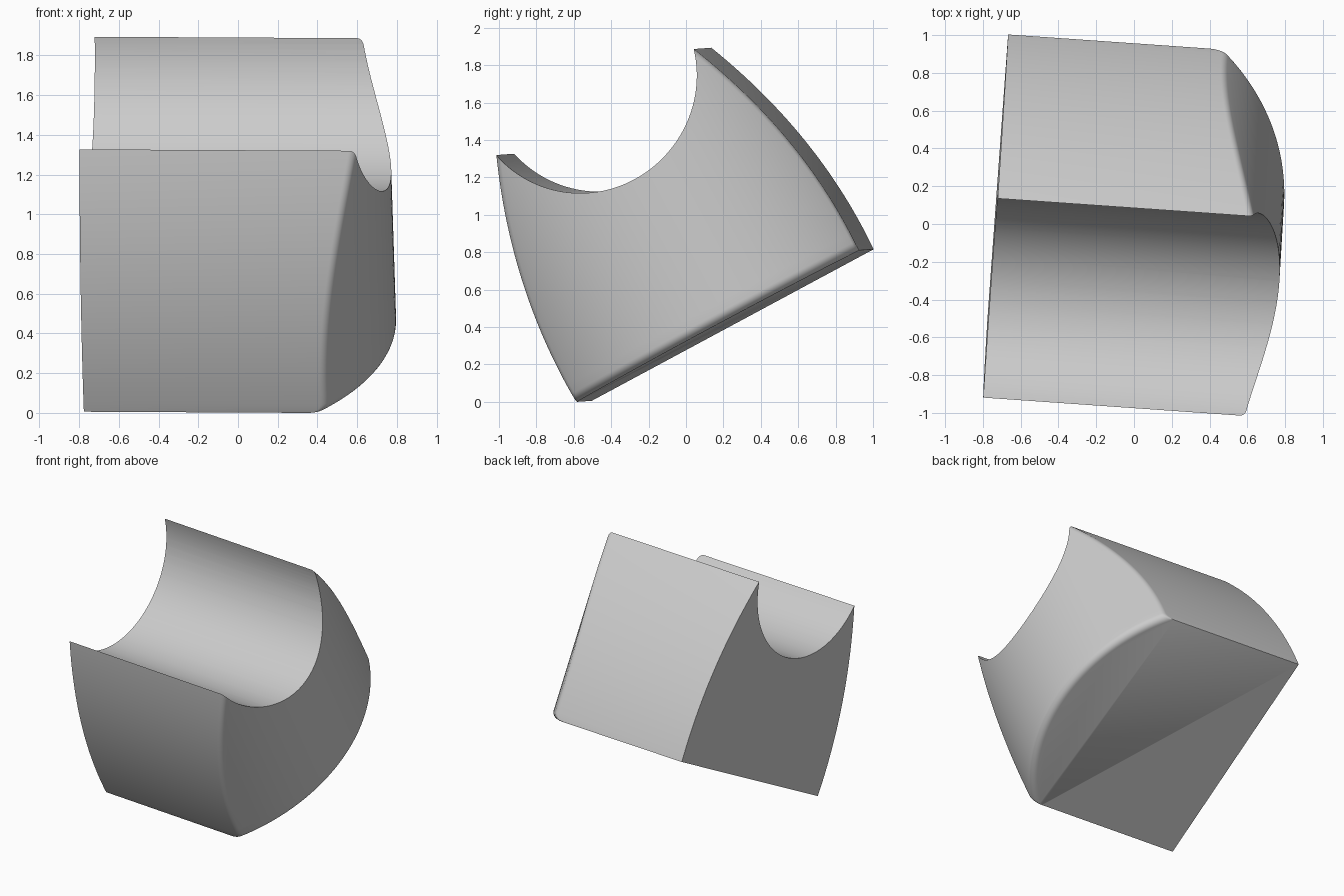
import bpy, bmesh
from math import sin, cos, pi, sqrt, atan2, radians
from mathutils import Matrix, Vector

cube = bpy.data.objects.get("Cube")
if cube:
    bpy.data.objects.remove(cube, do_unlink=True)

HEIGHT, FLAT_END, FILLET = 1.36, -0.737, 0.05
CAP_R, CAP_TOP, CAP_SHIFT = 1.27, 0.785, -0.035


def half_width(n):
    """Bowed flanks that narrow towards the top."""
    s = n / HEIGHT
    return 0.857 - 0.257 * s + 0.32 * s * (1 - s)


def section(n, inset):
    """Plan outline at height n: flat end, straight flanks, rounded corners, arched cap."""
    w, r, big = half_width(n), FILLET, CAP_R - inset
    cu = CAP_TOP - CAP_R
    corners = []
    for side in (1, -1):
        reach = w - r - side * CAP_SHIFT
        u = cu + sqrt((big - r) ** 2 - reach ** 2)
        end = atan2(u - cu, reach)
        arc = [(side * (w - r + r * cos(end * i / 8)), u + r * sin(end * i / 8))
               for i in range(9)]
        corners.append((arc, end))
    (right, a), (left, b) = corners
    b = pi - b
    cap = [(CAP_SHIFT + big * cos(a + (b - a) * i / 40),
            cu + big * sin(a + (b - a) * i / 40)) for i in range(1, 40)]
    outline = [(w, FLAT_END)] + right + cap + left[::-1] + [(-w, FLAT_END)]
    return [Vector((u, t, n)) for t, u in outline]


# Body: stacked sections, with a rounded lower rim on the cap
levels = [(FILLET * (1 - cos(i * pi / 16)), FILLET * (1 - sin(i * pi / 16)))
          for i in range(9)]
levels += [(FILLET + (1.6 - FILLET) * i / 32, 0) for i in range(1, 33)]
bm = bmesh.new()
rows = [[bm.verts.new(p) for p in section(n, d)] for n, d in levels]
for low, high in zip(rows, rows[1:]):
    for i in range(len(low)):
        j = (i + 1) % len(low)
        bm.faces.new((low[i], low[j], high[j], high[i]))
bm.faces.new(rows[0])
bm.faces.new(rows[-1])
bmesh.ops.recalc_face_normals(bm, faces=bm.faces)
mesh = bpy.data.meshes.new("curved_block")
bm.to_mesh(mesh)
bm.free()
block = bpy.data.objects.new("curved_block", mesh)
bpy.context.collection.objects.link(block)

# Round trough cut along the top
bpy.ops.mesh.primitive_cylinder_add(vertices=128, radius=0.618, depth=4,
                                    location=(0, 0, HEIGHT + 0.15),
                                    rotation=(0, pi / 2, 0))
cutter = bpy.context.object
cutter.name = "trough_cutter"
cutter.hide_render = True
bpy.ops.object.select_all(action='DESELECT')
bpy.context.view_layer.objects.active = block
block.select_set(True)
cut = block.modifiers.new("trough", 'BOOLEAN')
cut.operation, cut.solver, cut.object = 'DIFFERENCE', 'EXACT', cutter
bpy.ops.object.modifier_apply(modifier=cut.name)
bpy.data.objects.remove(cutter, do_unlink=True)

# Lean the block back and turn it slightly
turn = (Matrix.Rotation(radians(-4), 4, 'Z') @ Matrix.Translation((0, 0.199, 0.42))
        @ Matrix.Rotation(radians(0.3), 4, 'Y') @ Matrix.Rotation(radians(28.2), 4, 'X'))
block.data.transform(turn)
base = min(v.co.z for v in block.data.vertices)
block.data.transform(Matrix.Translation((0, 0, -base)))

# Single grey finish
grey = bpy.data.materials.new("plain_grey")
grey.use_nodes = True
grey.diffuse_color = (0.6, 0.6, 0.6, 1)
grey.node_tree.nodes["Principled BSDF"].inputs["Base Color"].default_value = (0.6, 0.6, 0.6, 1)
block.data.materials.clear()
block.data.materials.append(grey)
bpy.ops.object.shade_smooth_by_angle(angle=radians(30))
